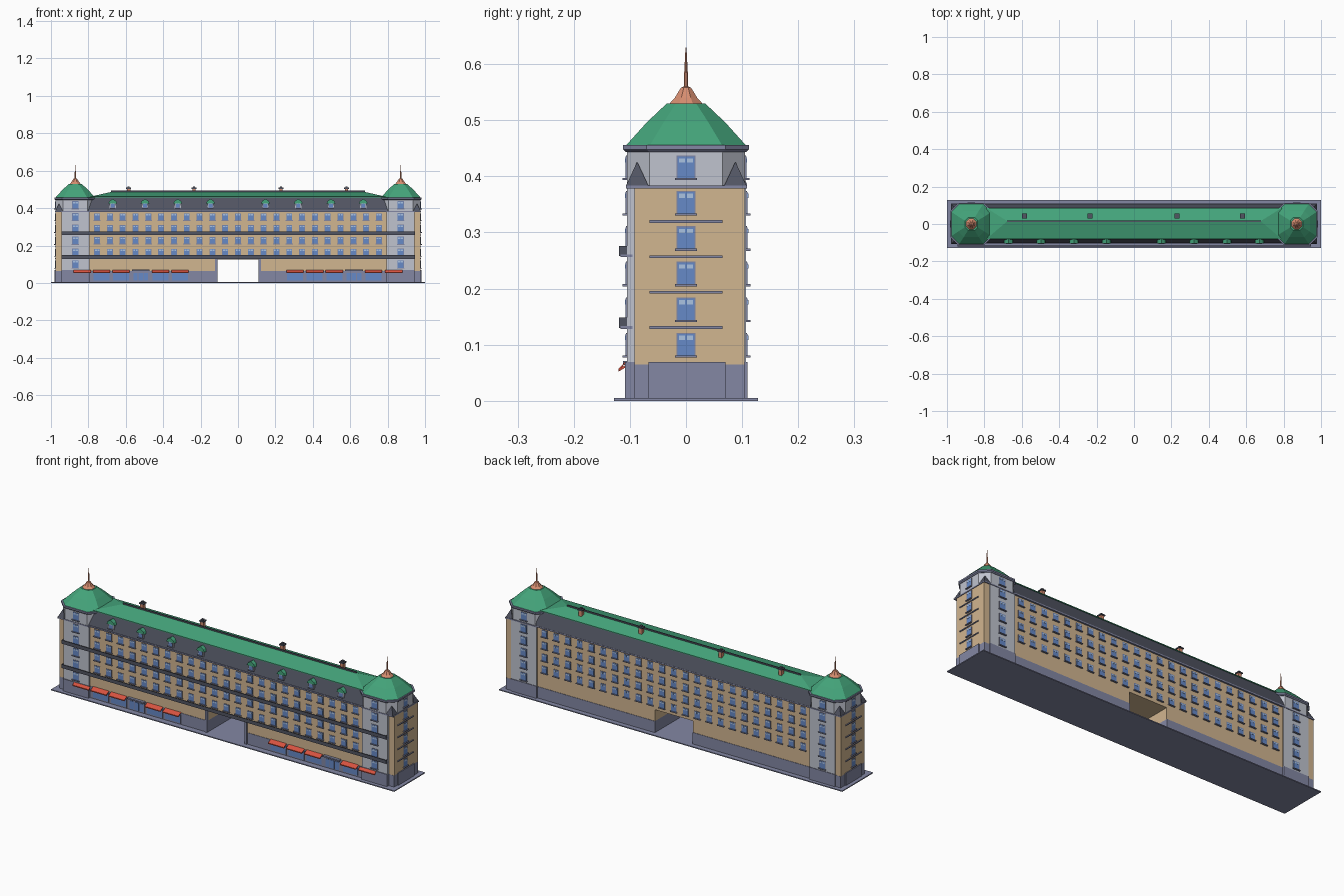
import bpy, bmesh, math
from mathutils import Matrix, Vector

cube = bpy.data.objects.get("Cube")
if cube:
    bpy.data.objects.remove(cube, do_unlink=True)


def material(name, r, g, b):
    m = bpy.data.materials.new(name)
    m.use_nodes = True
    col = [(c / 255) ** 2.2 for c in (r, g, b)] + [1]
    m.diffuse_color = col
    m.node_tree.nodes["Principled BSDF"].inputs["Base Color"].default_value = col
    return m


TAN = material("tan plaster", 208, 180, 143)
WHITE = material("pale grey plaster", 190, 194, 205)
STONE = material("blue grey stone", 130, 134, 162)
SLATE = material("dark slate", 82, 85, 98)
GREEN = material("green copper roof", 70, 163, 122)
COPPER = material("bare copper", 214, 140, 112)
RED = material("red awning", 214, 84, 66)
BLUE = material("blue glass", 102, 136, 198)
PALE = material("pale glass", 170, 194, 226)


class Part:
    """One named object gathered from simple solids."""

    def __init__(self, name, mat):
        self.name, self.mat, self.bm = name, mat, bmesh.new()

    def box(self, x0, x1, y0, y1, z0, z1, frame=Matrix()):
        c = Vector(((x0 + x1) / 2, (y0 + y1) / 2, (z0 + z1) / 2))
        s = Matrix.Diagonal((x1 - x0, y1 - y0, z1 - z0, 1))
        bmesh.ops.create_cube(self.bm, size=1, matrix=frame @ Matrix.Translation(c) @ s)

    def loft(self, rings):
        """Closed solid through rings of equal point count."""
        vs = [[self.bm.verts.new(p) for p in ring] for ring in rings]
        n = len(vs[0])
        for a, b in zip(vs, vs[1:]):
            for i in range(n):
                j = (i + 1) % n
                self.bm.faces.new((a[i], a[j], b[j], b[i]))
        self.bm.faces.new(vs[0][::-1])
        self.bm.faces.new(vs[-1])

    def done(self):
        bmesh.ops.recalc_face_normals(self.bm, faces=self.bm.faces[:])
        me = bpy.data.meshes.new(self.name)
        self.bm.to_mesh(me)
        self.bm.free()
        me.materials.append(self.mat)
        ob = bpy.data.objects.new(self.name, me)
        bpy.context.scene.collection.objects.link(ob)


def octagon(cx, h, c, z):
    """Square ring of half width h with corners cut by c."""
    k = h - c
    pts = [(h, -k), (h, k), (k, h), (-k, h), (-h, k), (-h, -k), (-k, -h), (k, -h)]
    return [(cx + x, y, z) for x, y in pts]


def rect(x0, x1, y0, y1, z):
    return [(x0, y0, z), (x1, y0, z), (x1, y1, z), (x0, y1, z)]


FRONT, BACK = -0.095, 0.1     # wing walls
GATE, WING, END = 0.11, 0.8, 0.975
TC = 0.87                     # tower centre
EAVE = 0.38
ROWS = [0.163, 0.227, 0.29, 0.353]

# Ground slab
p = Part("ground_slab", STONE)
p.box(-1, 1, -0.128, 0.128, 0, 0.005)
p.done()

# Wing walls with an open passage in the middle
walls, plinth, trim = Part("wing_walls", TAN), Part("stone_plinth", STONE), Part("stone_trim", STONE)
walls.box(-GATE, GATE, FRONT, BACK, 0.125, EAVE)
for s in (-1, 1):
    a, b = sorted((s * GATE, s * WING))
    walls.box(a, b, FRONT, BACK, 0.065, EAVE)
    plinth.box(a, b, FRONT - 0.002, BACK + 0.002, 0.004, 0.065)
    g = s * (GATE + 0.006)
    trim.box(g - 0.006, g + 0.006, FRONT - 0.007, FRONT + 0.005, 0.004, 0.127)
trim.box(-WING, WING, FRONT - 0.009, BACK + 0.009, EAVE, 0.387)

# End pavilions: tan block, pale front and back bays, stone foot
bays = Part("pavilion_bays", WHITE)
for s in (-1, 1):
    a, b = sorted((s * 0.795, s * END))
    walls.box(a, b, -0.092, 0.104, 0.065, EAVE)
    plinth.box(a, b, -0.093, 0.105, 0.004, 0.065)
    a, b = sorted((s * 0.795, s * 0.944))
    bays.box(a, b, -0.105, 0.107, 0.065, EAVE)
    plinth.box(a, b, -0.109, 0.11, 0.004, 0.069)
    a, b = sorted((s * 0.9, s * (END + 0.005)))
    plinth.box(a, b, -0.067, 0.07, 0.004, 0.069)
    trim.box(*sorted((s * 0.795, s * (END + 0.003))), -0.107, 0.109, EAVE - 0.002, 0.384)
    for z in (0.13, 0.193, 0.256, 0.319):
        trim.box(*sorted((s * 0.97, s * (END + 0.004))), -0.065, 0.065, z - 0.002, z + 0.003)
for part in (walls, plinth, bays):
    part.done()

# Corner towers
drum, dome = Part("tower_drums", WHITE), Part("tower_roofs", GREEN)
cap, pyramid = Part("tower_spires", COPPER), Part("corner_pyramids", SLATE)
for s in (-1, 1):
    x = s * TC
    drum.loft([octagon(x, 0.105, 0.04, z) for z in (0.382, 0.447)])
    trim.loft([octagon(x, h, 0.042, z) for h, z in ((0.107, 0.443), (0.112, 0.448), (0.112, 0.456))])
    dome.loft([octagon(x, h, c, z) for h, c, z in ((0.106, 0.042, 0.456), (0.07, 0.03, 0.496), (0.034, 0.016, 0.53))])
    cap.loft([octagon(x, h, h * 0.58, z) for h, z in
              ((0.029, 0.53), (0.02, 0.54), (0.009, 0.558), (0.004, 0.56), (0.003, 0.59), (0.0008, 0.63))])
    for y in (-0.087, 0.088):
        px = s * 0.957
        pyramid.loft([rect(px - h, px + h, y - h, y + h, z) for h, z in ((0.02, 0.383), (0.0005, 0.425))])
for part in (drum, dome, cap, pyramid):
    part.done()
trim.done()

# Mansard, upper roof and ridge fin
p = Part("mansard_roof", SLATE)
p.loft([rect(-WING, WING, FRONT - 0.006, BACK + 0.008, 0.387), rect(-WING, WING, -0.077, 0.082, 0.457)])
p.done()
p = Part("upper_roof", GREEN)
p.loft([rect(-0.79, 0.79, -0.081, 0.086, 0.457), rect(-0.79, 0.79, -0.081, 0.086, 0.461),
        rect(-0.68, 0.68, 0.013, 0.017, 0.486)])
p.done()
p = Part("ridge_fin", SLATE)
p.box(-0.68, 0.68, 0.012, 0.018, 0.48, 0.493)
p.done()

# Chimneys
stack, lid = Part("chimney_stacks", COPPER), Part("chimney_caps", SLATE)
for x in (-0.585, -0.235, 0.23, 0.58):
    stack.box(x - 0.009, x + 0.009, 0.034, 0.052, 0.465, 0.506)
    lid.box(x - 0.013, x + 0.013, 0.03, 0.056, 0.503, 0.509)
    lid.box(x - 0.006, x + 0.006, 0.037, 0.049, 0.509, 0.516)
stack.done()
lid.done()

# Windows: local frame looks along -y
glass, light = Part("window_glass", BLUE), Part("window_upper_panes", PALE)
sill, surround = Part("window_sills", STONE), Part("window_frames", STONE)


def window(x, y, z, turn=0, w=0.028, h=0.034):
    f = Matrix.Translation((x, y, z)) @ Matrix.Rotation(turn, 4, 'Z')
    a, b = w / 2, h / 2
    surround.box(-a - 0.002, a + 0.002, -0.002, 0.002, -b, b + 0.002, f)
    glass.box(-a, a, -0.003, 0.001, -b, b, f)
    for s in (-1, 1):
        light.box(s * a * 0.48 - a * 0.36, s * a * 0.48 + a * 0.36, -0.004, 0, b * 0.45, b * 0.85, f)
    sill.box(-a - 0.005, a + 0.005, -0.008, 0.001, -b - 0.004, -b, f)


for z in ROWS:
    for i in range(23):
        x = (i - 11) * 0.0685
        window(x, FRONT, z)
        window(x, BACK, z, math.pi)
for s in (-1, 1):
    for z in [0.1] + ROWS + [0.416]:
        top = z > EAVE
        window(s * TC, -0.105, z, 0, 0.032, 0.038)
        window(s * TC, 0.105 if top else 0.107, z, math.pi, 0.032, 0.038)
        window(s * (END if not top else TC + 0.105), 0, z, s * math.pi / 2, 0.03, 0.038)

# Dormers with gabled hoods on the front slope
cheek, hood = Part("dormer_cheeks", WHITE), Part("dormer_hoods", GREEN)
for d in (0.147, 0.322, 0.497, 0.67):
    for x in (-d, d):
        cheek.box(x - 0.017, x + 0.017, -0.1, -0.07, 0.398, 0.43)
        window(x, -0.1, 0.416, 0, 0.02, 0.026)
        arch = [(-0.024, 0.425), (0.024, 0.425), (0.017, 0.438), (0, 0.449), (-0.017, 0.438)]
        hood.loft([[(x + u, y, v) for u, v in arch] for y in (-0.104, -0.068)])
cheek.done()
hood.done()

# Balconies running across the whole front
slab, rail = Part("balcony_slabs", STONE), Part("balcony_rails", SLATE)
for z in (0.128, 0.256):
    slab.box(-0.945, 0.945, -0.117, FRONT, z, z + 0.005)
    rail.box(-0.945, 0.945, -0.119, -0.116, z + 0.002, z + 0.02)
    for s in (-1, 1):
        rail.box(s * 0.944 - 0.001, s * 0.944 + 0.001, -0.118, -0.105, z + 0.004, z + 0.02)
slab.done()
rail.done()

# Shopfronts, doors and awnings
awning = Part("shop_awnings", RED)


def canopy(x0, x1, y):
    ring = [(y, 0.066), (y, 0.069), (-0.12, 0.057), (-0.12, 0.052)]
    awning.loft([[(x, v, z) for v, z in ring] for x in (x0, x1)])


def shop(x, door):
    y = FRONT - 0.002
    surround.box(x - 0.046, x + 0.046, y - 0.003, y, 0.008, 0.07 if door else 0.058)
    if door:
        for u in (-0.028, 0, 0.028):
            glass.box(x + u - 0.012, x + u + 0.012, y - 0.005, y, 0.012, 0.054)
        sill.box(x - 0.048, x + 0.048, y - 0.015, y, 0.064, 0.071)
    else:
        glass.box(x - 0.043, x + 0.043, y - 0.005, y, 0.014, 0.054)
        canopy(x - 0.046, x + 0.046, y)


for i in range(5):
    shop(-0.73 + i * 0.105, i == 2)
    shop(0.305 + i * 0.105, i == 3)
for s in (-1, 1):
    canopy(*sorted((s * 0.785, s * 0.88)), -0.109)
for part in (awning, glass, light, sill, surround):
    part.done()
